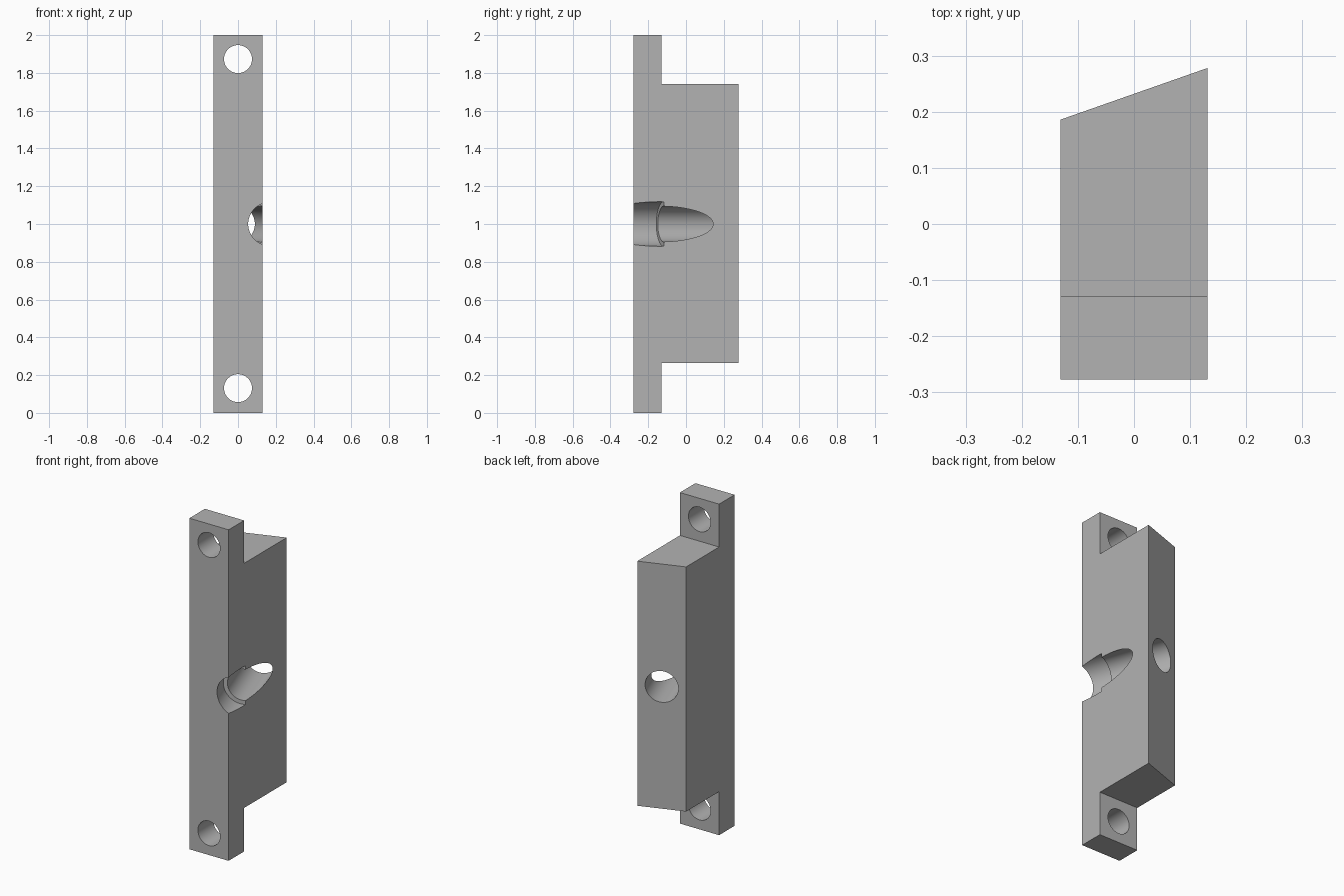
import bpy, bmesh, math
from mathutils import Matrix, Vector

cube = bpy.data.objects.get("Cube")
if cube:
    bpy.data.objects.remove(cube, do_unlink=True)

grey = bpy.data.materials.new("plain grey")
grey.use_nodes = True
colour = (0.45, 0.45, 0.45, 1)
grey.diffuse_color = colour
grey.node_tree.nodes["Principled BSDF"].inputs["Base Color"].default_value = colour

HALF = 0.131                       # half width
FRONT, STEP = -0.277, -0.129       # front face, back of the mounting ears
BACK_R, BACK_L = 0.186, 0.278      # slanted back at -x and +x
LOW, HIGH = 0.263, 1.741           # ends of the thick body


def add_object(name, bm):
    bmesh.ops.recalc_face_normals(bm, faces=bm.faces)
    mesh = bpy.data.meshes.new(name)
    bm.to_mesh(mesh)
    bm.free()
    mesh.materials.append(grey)
    obj = bpy.data.objects.new(name, mesh)
    bpy.context.collection.objects.link(obj)
    return obj


def cutter(name, radius, start, end):
    """Cylinder between two points, hidden and used for drilling."""
    axis = end - start
    place = Matrix.Translation((start + end) / 2) @ axis.to_track_quat("Z", "Y").to_matrix().to_4x4()
    bm = bmesh.new()
    bmesh.ops.create_cone(bm, cap_ends=True, segments=64, radius1=radius,
                          radius2=radius, depth=axis.length, matrix=place)
    obj = add_object(name, bm)
    obj.hide_render = True
    obj.hide_viewport = True
    return obj


# Stepped side profile, extruded across the width
profile = [(FRONT, 0), (STEP, 0), (STEP, LOW), (BACK_L, LOW),
           (BACK_L, HIGH), (STEP, HIGH), (STEP, 2), (FRONT, 2)]
bm = bmesh.new()
face = bm.faces.new([bm.verts.new((-HALF, y, z)) for y, z in profile])
side = bmesh.ops.extrude_face_region(bm, geom=[face])["geom"]
bmesh.ops.translate(bm, vec=(2 * HALF, 0, 0),
                    verts=[g for g in side if isinstance(g, bmesh.types.BMVert)])
# Slant the back by pulling in its -x edge
for v in bm.verts:
    if v.co.x < 0 and v.co.y > 0:
        v.co.y = BACK_R
block = add_object("mounting_block", bm)

# Angled bore square to the slanted back, with a wider counterbore in front
slope = math.atan2(BACK_L - BACK_R, 2 * HALF)
along = Vector((-math.sin(slope), math.cos(slope), 0))
centre = Vector((0, (BACK_L + BACK_R) / 2, 1))
shoulder = centre - along * 0.371
drills = [cutter("bore_cutter", 0.0945, centre - along * 0.8, centre + along * 0.2),
          cutter("counterbore_cutter", 0.118, shoulder - along * 0.5, shoulder)]

# Screw holes through both ears
for name, z in (("lower_screw_cutter", 0.131), ("upper_screw_cutter", 1.873)):
    drills.append(cutter(name, 0.074, Vector((0, FRONT - 0.1, z)), Vector((0, STEP + 0.1, z))))

for drill in drills:
    mod = block.modifiers.new(drill.name, "BOOLEAN")
    mod.operation = "DIFFERENCE"
    mod.solver = "EXACT"
    mod.object = drill

# Bake the drilling, then remove the cutters
bpy.context.view_layer.update()
drilled = bpy.data.meshes.new_from_object(
    block.evaluated_get(bpy.context.evaluated_depsgraph_get()))
block.modifiers.clear()
block.data = drilled
for drill in drills:
    bpy.data.objects.remove(drill, do_unlink=True)

bpy.ops.object.select_all(action="DESELECT")
block.select_set(True)
bpy.context.view_layer.objects.active = block
bpy.ops.object.shade_smooth_by_angle(angle=math.radians(30))
